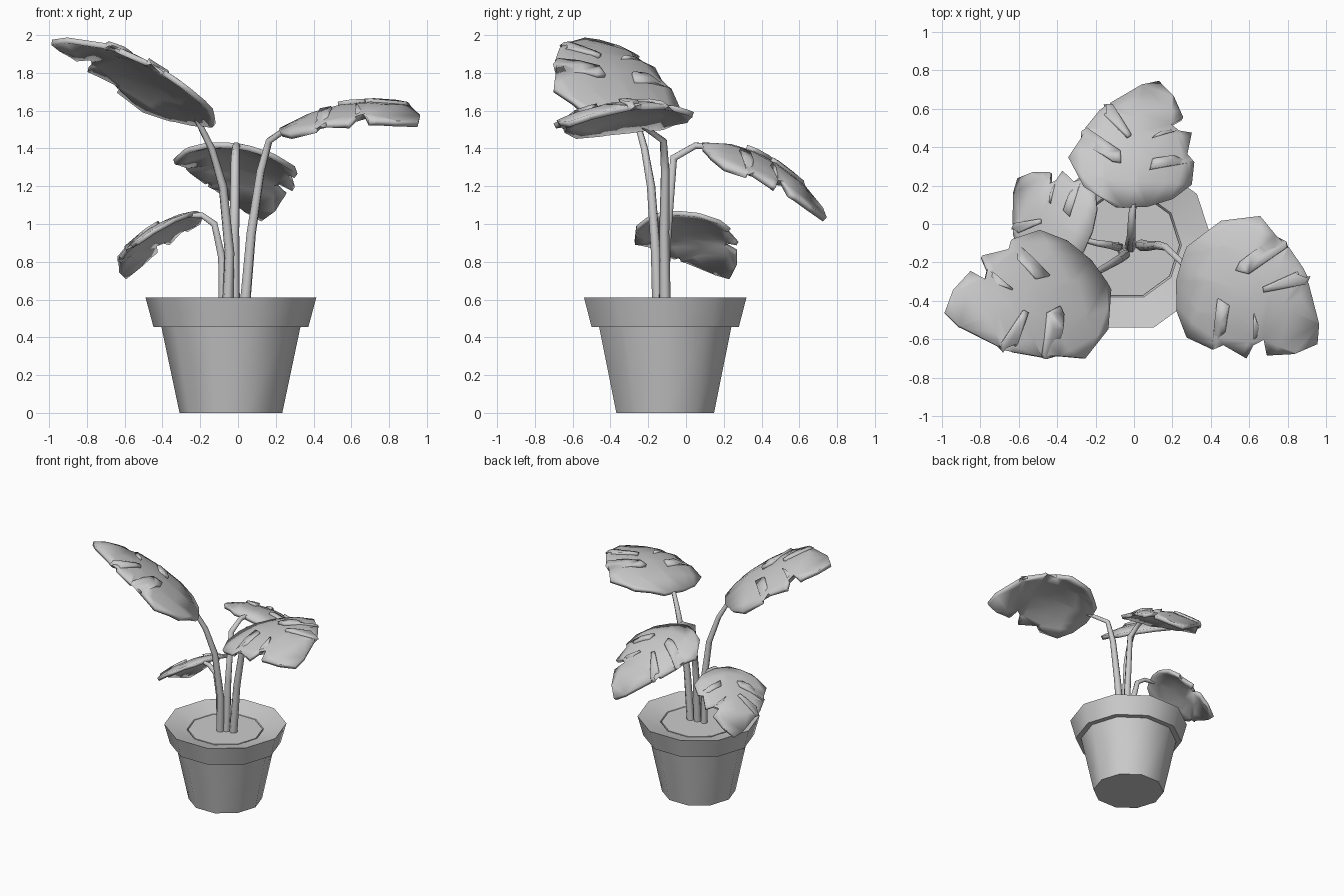
import bpy, bmesh, math
from mathutils import Vector

if "Cube" in bpy.data.objects:
    bpy.data.objects.remove(bpy.data.objects["Cube"])

CX, CY = -0.0375, -0.11


def finish(name, bm, angle=40):
    mesh = bpy.data.meshes.new(name)
    bm.to_mesh(mesh)
    bm.free()
    ob = bpy.data.objects.new(name, mesh)
    bpy.context.collection.objects.link(ob)
    bpy.ops.object.select_all(action='DESELECT')
    bpy.context.view_layer.objects.active = ob
    ob.select_set(True)
    bpy.ops.object.shade_smooth_by_angle(angle=math.radians(angle))
    return ob


def lathe(name, profile, sides=10):
    bm = bmesh.new()
    rings = [[bm.verts.new((CX + r * math.cos(2 * math.pi * i / sides),
                            CY + r * math.sin(2 * math.pi * i / sides), z))
              for i in range(sides)] for r, z in profile]
    for a, b in zip(rings, rings[1:]):
        for i in range(sides):
            j = (i + 1) % sides
            bm.faces.new((a[i], a[j], b[j], b[i]))
    bm.faces.new(rings[0][::-1])
    bm.faces.new(rings[-1])
    return finish(name, bm)


# pot with flared rim, and soil
lathe("pot", [(0.272, 0), (0.368, 0.455), (0.41, 0.455), (0.452, 0.61),
              (0.285, 0.565), (0.27, 0.54)])
lathe("soil", [(0.275, 0.54), (0.275, 0.565)])

# split leaf outline: along the midrib, then to the left
OUTLINE = [(-.03, .08), (-.03, .14), (.12, .39), (.355, .52), (.50, .44), (.345, .18),
           (.34, .115), (.43, .125), (.61, .40), (.76, .30), (.55, .08), (.57, .05),
           (.83, .22), (1.0, -.01), (1.04, -.14), (.92, -.26), (.75, -.34), (.69, -.25),
           (.565, -.11), (.64, -.31), (.63, -.41), (.45, -.385), (.39, -.12), (.30, -.105),
           (.39, -.44), (.20, -.43), (.07, -.29), (-.01, -.1)]


def leaf(name, base, along, left, sag, thick=0.03):
    base, along, left = Vector(base), Vector(along), Vector(left)
    bm = bmesh.new()
    bm.faces.new([bm.verts.new((t, s, 0)) for t, s in reversed(OUTLINE)])
    bmesh.ops.triangulate(bm, faces=bm.faces[:])
    # cut across so that the blade can be domed
    cuts = [((t, 0, 0), (1, 0, 0)) for t in (.2, .4, .6, .8)]
    cuts += [((0, s, 0), (0, 1, 0)) for s in (-.25, 0, .25)]
    for co, no in cuts:
        bmesh.ops.bisect_plane(bm, geom=bm.verts[:] + bm.edges[:] + bm.faces[:],
                               plane_co=co, plane_no=no, dist=1e-5)
    for v in bm.verts:
        t, s = v.co.x, v.co.y
        v.co = base + along * t + left * s - Vector((0, 0, sag * (t * t + s * s)))
    ob = finish(name, bm)
    mod = ob.modifiers.new("thickness", 'SOLIDIFY')
    mod.thickness = thick
    mod.offset = -0.5


def stem(name, points, r0=0.03, r1=0.016):
    cu = bpy.data.curves.new(name, 'CURVE')
    cu.dimensions = '3D'
    cu.bevel_depth = 1.0
    cu.bevel_resolution = 1
    cu.use_fill_caps = True
    sp = cu.splines.new('POLY')
    sp.points.add(len(points) - 1)
    for i, p in enumerate(points):
        sp.points[i].co = (*p, 1)
        sp.points[i].radius = r0 + (r1 - r0) * i / (len(points) - 1)
    bpy.context.collection.objects.link(bpy.data.objects.new(name, cu))


# leaves
leaf("back_leaf", (0, .10, 1.42), (.032, .622, .05), (-.677, .048, .10), .39)
leaf("left_leaf", (-.195, -.26, 1.55), (-.711, -.28, .78), (.365, -.655, .05), .35)
leaf("right_leaf", (.258, -.227, 1.52), (.708, -.286, .40), (.286, .708, .12), .35)
leaf("small_leaf", (-.25, -.09, 1.06), (-.379, .244, -.05), (-.289, -.516, -.06), .27, .024)

# stems
stem("back_stem", [(-.02, -.12, .55), (-.02, -.1, .95), (-.015, -.065, 1.35),
                   (-.01, .05, 1.415), (0, .13, 1.41)])
stem("left_stem", [(-.055, -.15, .55), (-.045, -.16, .85), (-.08, -.185, 1.2),
                   (-.14, -.22, 1.4), (-.22, -.265, 1.56)])
stem("right_stem", [(.035, -.11, .55), (.07, -.115, .95), (.12, -.11, 1.28),
                    (.165, -.12, 1.44), (.28, -.23, 1.52)])
stem("small_stem", [(-.08, -.12, .55), (-.085, -.12, .82), (-.125, -.11, 1.0),
                    (-.19, -.1, 1.045), (-.27, -.08, 1.045)], 0.026, 0.014)
